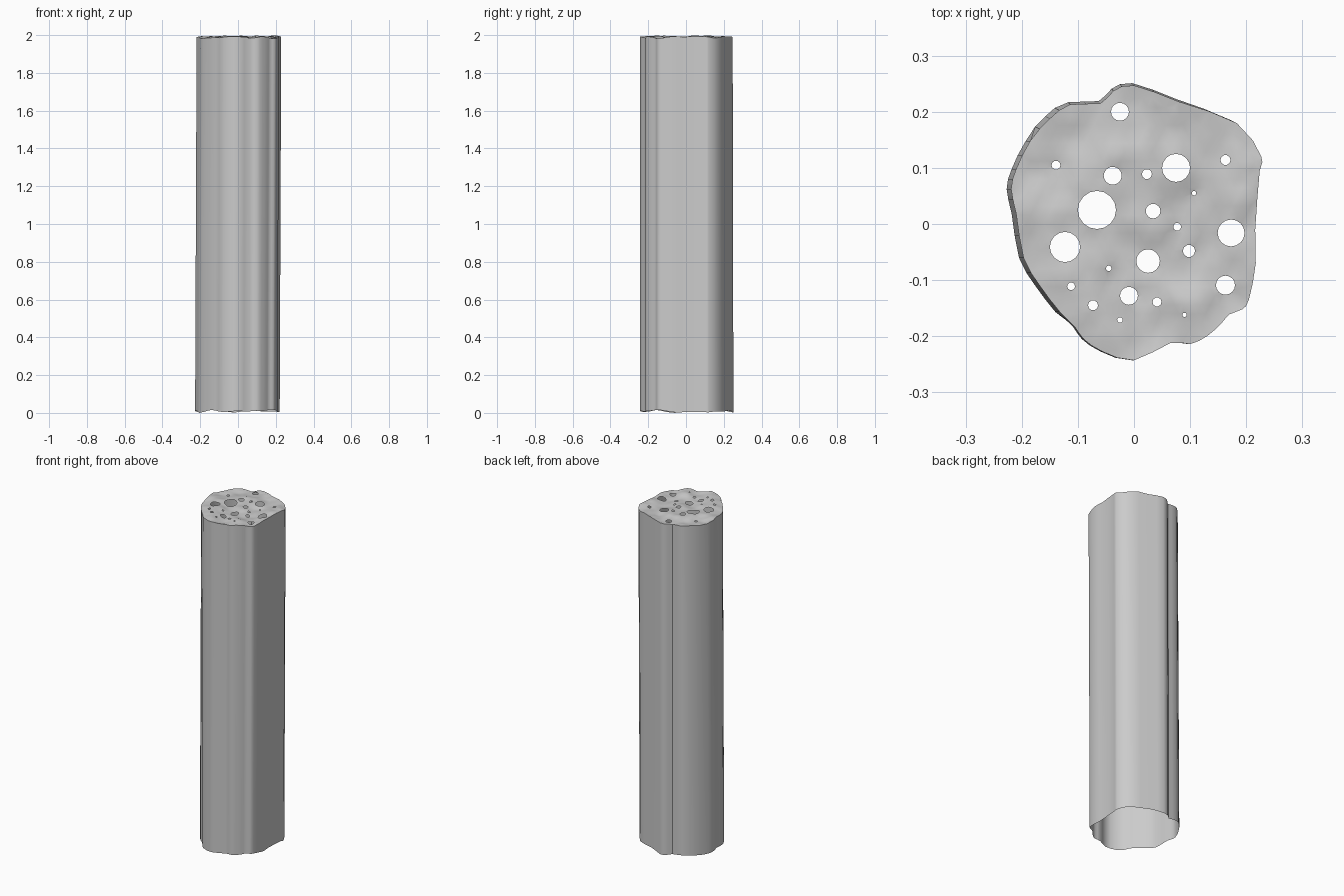
import bpy, bmesh, math
from mathutils import Vector, noise
from mathutils.geometry import delaunay_2d_cdt

if "Cube" in bpy.data.objects:
    bpy.data.objects.remove(bpy.data.objects["Cube"], do_unlink=True)

# irregular cross-section, clockwise from the back
OUTLINE = [(0, .247), (.08, .218), (.183, .18), (.227, .12), (.224, .095), (.216, -.01),
           (.217, -.07), (.205, -.134), (.193, -.152), (.17, -.161), (.155, -.178),
           (.13, -.2), (.1, -.214), (.065, -.212), (0, -.243), (-.057, -.227),
           (-.09, -.205), (-.105, -.184), (-.132, -.157), (-.168, -.11), (-.197, -.06),
           (-.21, .018), (-.219, .062), (-.21, .098), (-.185, .148), (-.15, .188),
           (-.114, .213), (-.06, .215), (-.037, .237)]
# pores in the top: x, y, radius
PORES = [(-.025, .2, .016), (-.139, .105, .008), (-.038, .086, .016), (.023, .089, .009),
         (.075, .1, .025), (.163, .114, .009), (-.066, .025, .034), (.034, .023, .013),
         (.107, .055, .004), (.077, -.005, .007), (-.123, -.041, .027), (.025, -.066, .021),
         (.098, -.048, .011), (.173, -.016, .024), (.163, -.109, .017), (-.045, -.079, .005),
         (-.112, -.111, .007), (-.073, -.145, .009), (-.009, -.128, .016), (.041, -.139, .008),
         (-.025, -.171, .005), (.09, -.162, .004)]

stone = bpy.data.materials.new("grey stone")
stone.use_nodes = True
GREY = (0.6, 0.6, 0.6, 1)
stone.diffuse_color = GREY
bsdf = stone.node_tree.nodes["Principled BSDF"]
bsdf.inputs["Base Color"].default_value = GREY
bsdf.inputs["Roughness"].default_value = 0.8


def make_object(name, bm):
    mesh = bpy.data.meshes.new(name)
    bm.to_mesh(mesh)
    bm.free()
    mesh.materials.append(stone)
    ob = bpy.data.objects.new(name, mesh)
    bpy.context.collection.objects.link(ob)
    bpy.ops.object.select_all(action='DESELECT')
    ob.select_set(True)
    bpy.context.view_layer.objects.active = ob
    bpy.ops.object.shade_smooth_by_angle(angle=math.radians(35))


def refine(pts):
    """Insert a curved midpoint between each pair of points."""
    n, out = len(pts), []
    for i in range(n):
        a, b, c, d = (Vector(pts[(i + k) % n]) for k in (-1, 0, 1, 2))
        out += [b, (9 * (b + c) - a - d) / 16]
    return out


def top_z(p):
    """Gently lumpy top surface."""
    broad = noise.noise(Vector((p.x * 11, p.y * 11, 0.3)))
    fine = noise.noise(Vector((p.x * 28, p.y * 28, 4.7)))
    return min(2.0, 1.988 + 0.014 * broad + 0.005 * fine)


def bottom_z(p):
    return max(0.0, 0.01 + 0.016 * noise.noise(Vector((p.x * 10, p.y * 10, 9.1))))


rim = refine(OUTLINE)
n = len(rim)

# outer wall: hollow, open underneath, leaning slightly
bm = bmesh.new()
upper = [bm.verts.new((p.x, p.y, top_z(p))) for p in rim]
lower = []
for p in rim:
    x = p.x - (0.008 if abs(p.x) > 0.12 else 0.003)
    lower.append(bm.verts.new((x, p.y + (0.004 if p.y > 0.15 else 0), bottom_z(p))))
for i in range(n):
    j = (i + 1) % n
    bm.faces.new((upper[i], upper[j], lower[j], lower[i]))
low = min(v.co.z for v in lower)
for v in lower:
    v.co.z -= low
high = max(v.co.z for v in upper)
make_object("column_wall", bm)

# pitted top: triangulated between the rim, the pores and a loose grid
points, edges = list(rim), [(i, (i + 1) % n) for i in range(n)]
for x, y, r in PORES:
    start, k = len(points), 16 if r > 0.012 else 10
    for i in range(k):
        a = math.tau * i / k
        points.append(Vector((x + r * math.cos(a), y + r * math.sin(a))))
        edges.append((start + i, start + (i + 1) % k))


def in_pore(p, margin=0.0):
    return any(math.hypot(p.x - x, p.y - y) < r + margin for x, y, r in PORES)


def in_rim(p):
    inside = False
    for i in range(n):
        a, b = rim[i], rim[(i + 1) % n]
        if (a.y > p.y) != (b.y > p.y) and p.x < a.x + (p.y - a.y) * (b.x - a.x) / (b.y - a.y):
            inside = not inside
    return inside


STEP = 0.016
for row in range(-15, 16):
    for col in range(-15, 16):
        p = Vector(((col + 0.5 * (row % 2)) * STEP, row * STEP))
        if in_rim(p * 1.04) and not in_pore(p, 0.005):
            points.append(p)
verts, _, tris, *_ = delaunay_2d_cdt(points, edges, [], 0, 1e-6)
bm = bmesh.new()
bverts = [bm.verts.new((p.x, p.y, top_z(p))) for p in verts]
for tri in tris:
    c = sum((verts[i] for i in tri), Vector((0, 0))) / len(tri)
    if in_rim(c) and not in_pore(c, -0.0003):
        bm.faces.new([bverts[i] for i in tri])
bmesh.ops.delete(bm, geom=[v for v in bm.verts if not v.link_faces], context='VERTS')
bmesh.ops.recalc_face_normals(bm, faces=bm.faces)
if sum(f.normal.z for f in bm.faces) < 0:
    bmesh.ops.reverse_faces(bm, faces=bm.faces)
make_object("pitted_top", bm)
